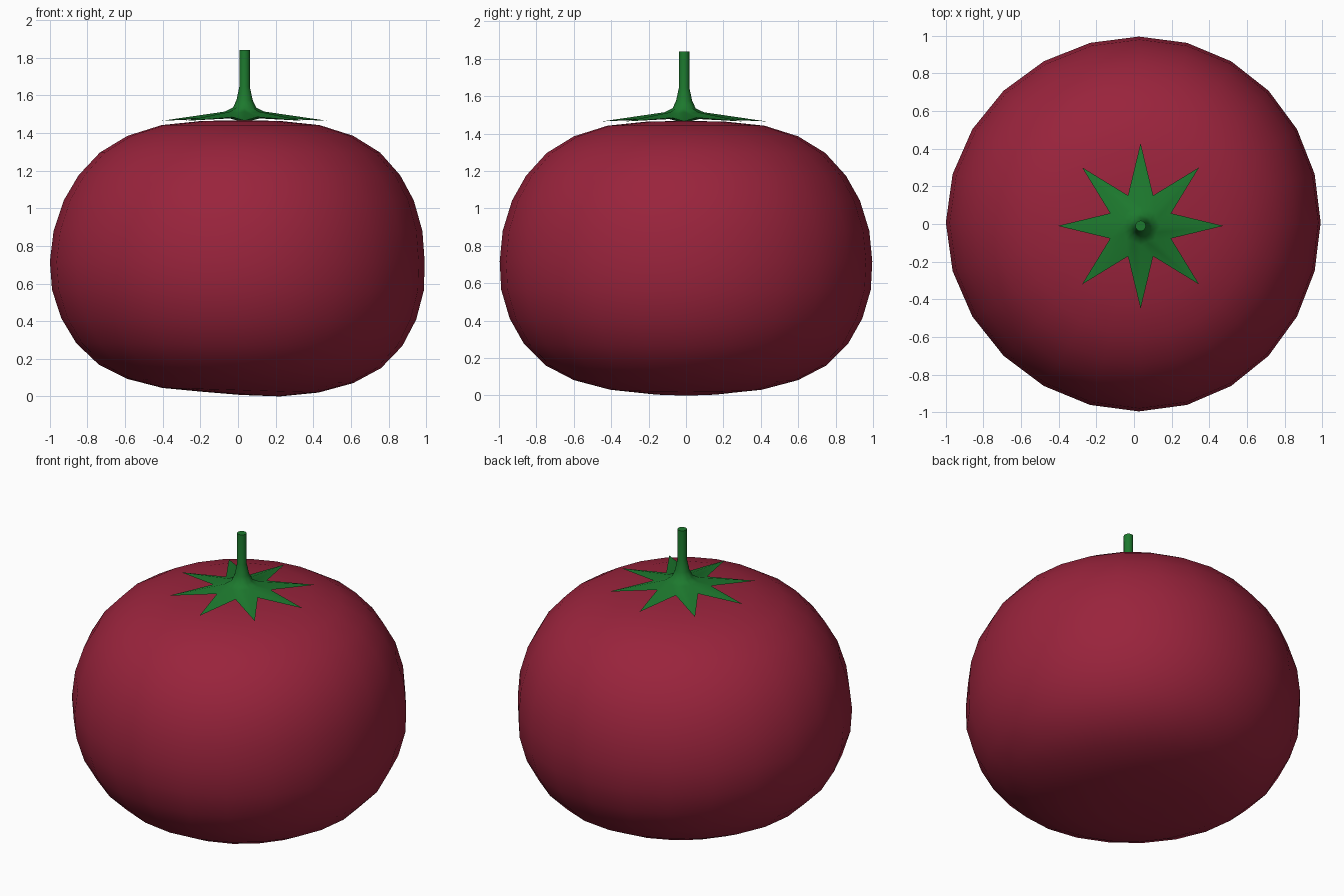
import bpy, bmesh
from math import sin, cos, pi, radians

if "Cube" in bpy.data.objects:
    bpy.data.objects.remove(bpy.data.objects["Cube"])


def material(name, color):
    m = bpy.data.materials.new(name)
    m.diffuse_color = (*color, 1)
    m.use_nodes = True
    m.node_tree.nodes["Principled BSDF"].inputs["Base Color"].default_value = m.diffuse_color
    return m


def loft(name, rings, mat, top, bottom, angle):
    """Skin a stack of equal-length vertex rings and close both ends to a point."""
    bm = bmesh.new()
    loops = [[bm.verts.new(p) for p in ring] for ring in rings]
    n = len(loops[0])
    for a, b in zip(loops, loops[1:]):
        for i in range(n):
            j = (i + 1) % n
            bm.faces.new((a[i], b[i], b[j], a[j]))
    for loop, tip in ((loops[0], top), (loops[-1], bottom)):
        v = bm.verts.new(tip)
        for i in range(n):
            bm.faces.new((loop[i], loop[(i + 1) % n], v))
    bmesh.ops.recalc_face_normals(bm, faces=bm.faces)
    me = bpy.data.meshes.new(name)
    bm.to_mesh(me)
    bm.free()
    me.materials.append(mat)
    ob = bpy.data.objects.new(name, me)
    bpy.context.collection.objects.link(ob)
    bpy.ops.object.select_all(action='DESELECT')
    ob.select_set(True)
    bpy.context.view_layer.objects.active = ob
    bpy.ops.object.shade_smooth_by_angle(angle=radians(angle))
    return ob


# Fruit body: slightly lopsided squashed sphere, (radius, height) from top to bottom
profile = [(0.21, 1.464), (0.42, 1.442), (0.60, 1.385), (0.745, 1.296),
           (0.855, 1.175), (0.93, 1.042), (0.98, 0.88), (0.996, 0.717),
           (0.988, 0.565), (0.943, 0.412), (0.866, 0.275), (0.75, 0.16),
           (0.60, 0.082), (0.415, 0.033), (0.21, 0.013)]


def body_ring(r, z):
    tilt = 0.013 * max(0, 1 - z / 0.6)
    cx = 0.018 * abs(z - 0.72) / 0.72 - 0.004
    pts = []
    for i in range(24):
        a = 2 * pi * i / 24
        pts.append((cx + r * cos(a) + 0.03 * r * sin(a) ** 2,
                    r * sin(a) + 0.008 * r * cos(a) ** 2,
                    z - tilt * cos(a)))
    return pts


loft("fruit_body", [body_ring(r, z) for r, z in profile],
     material("fruit_red", (0.32, 0.017, 0.045)),
     (0.015, 0, 1.468), (0.015, 0, 0.008), 60)


# Stem flaring into an eight-pointed leaf star: (tip radius, tip z, notch radius, notch z)
CX, CY = 0.035, -0.01
sections = [(0.028, 1.84, 0.028, 1.84), (0.028, 1.645, 0.028, 1.645),
            (0.043, 1.575, 0.042, 1.572), (0.062, 1.535, 0.058, 1.53),
            (0.105, 1.514, 0.092, 1.506), (0.44, 1.465, 0.175, 1.485),
            (0.10, 1.483, 0.09, 1.480), (0.04, 1.467, 0.04, 1.467)]


def star_ring(r0, z0, r1, z1):
    pts = []
    for i in range(16):
        a = 2 * pi * i / 16
        r, z = (r1, z1) if i % 2 else (r0, z0)
        pts.append((CX + r * cos(a), CY + r * sin(a), z))
    return pts


loft("stem_and_leaves", [star_ring(*s) for s in sections],
     material("leaf_green", (0.012, 0.19, 0.027)),
     (CX, CY, 1.84), (CX, CY, 1.465), 50)
